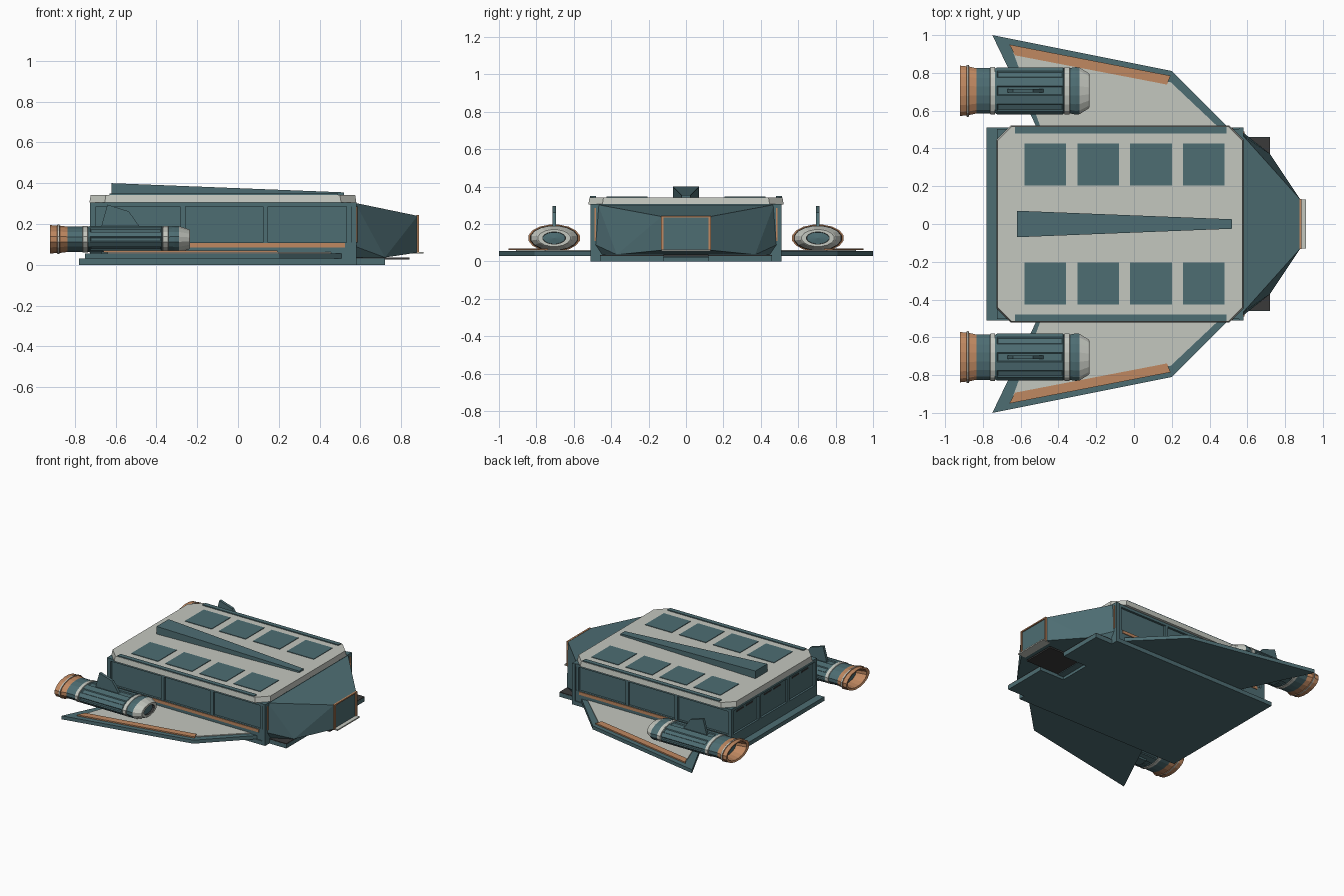
import bpy, bmesh, math

if "Cube" in bpy.data.objects:
    bpy.data.objects.remove(bpy.data.objects["Cube"])


def material(name, rgb):
    m = bpy.data.materials.new(name)
    m.diffuse_color = (*rgb, 1)
    m.use_nodes = True
    m.node_tree.nodes["Principled BSDF"].inputs["Base Color"].default_value = m.diffuse_color
    return m


TEAL = material("teal hull", (0.075, 0.153, 0.170))
GREY = material("pale grey", (0.55, 0.57, 0.52))
ORANGE = material("copper orange", (0.53, 0.25, 0.12))
DARK = material("charcoal", (0.042, 0.042, 0.042))


def finish(name, bm, mats):
    bmesh.ops.recalc_face_normals(bm, faces=bm.faces)
    me = bpy.data.meshes.new(name)
    bm.to_mesh(me)
    bm.free()
    for m in mats:
        me.materials.append(m)
    ob = bpy.data.objects.new(name, me)
    bpy.context.collection.objects.link(ob)
    return ob


def loft(name, low, high, mat):
    """Closed solid between two matching outlines of 3D points."""
    bm = bmesh.new()
    a = [bm.verts.new(p) for p in low]
    b = [bm.verts.new(p) for p in high]
    bm.faces.new(a)
    bm.faces.new(b)
    for i in range(len(a)):
        j = (i + 1) % len(a)
        bm.faces.new((a[i], a[j], b[j], b[i]))
    return finish(name, bm, [mat])


def prism(name, outline, z0, z1, mat, s=1):
    return loft(name, [(x, s * y, z0) for x, y in outline],
                [(x, s * y, z1) for x, y in outline], mat)


def box(name, x0, x1, y0, y1, z0, z1, mat):
    return prism(name, [(x0, y0), (x1, y0), (x1, y1), (x0, y1)], z0, z1, mat)


def octagon(x0, x1, y, c):
    return [(x0 + c, -y), (x1 - c, -y), (x1, -y + c), (x1, y - c),
            (x1 - c, y), (x0 + c, y), (x0, y - c), (x0, -y + c)]


# Base plate with a notch at the front, and the dark plate above it
prism("base_plate", [(-0.78, -0.51), (0.58, -0.51), (0.58, -0.46), (0.72, -0.46),
                     (0.72, -0.12), (0.52, -0.12), (0.52, 0.12), (0.72, 0.12),
                     (0.72, 0.46), (0.58, 0.46), (0.58, 0.51), (-0.78, 0.51)],
      0, 0.03, TEAL)
box("front_dark_deck", 0.575, 0.719, -0.459, 0.459, 0.026, 0.035, DARK)
box("front_dark_tongue", 0.50, 0.84, -0.12, 0.12, 0.025, 0.036, DARK)

# Cabin core with sill and rails that leave recessed panels
box("cabin_core", -0.71, 0.57, -0.487, 0.487, 0.02, 0.305, TEAL)
box("cabin_sill", -0.725, 0.575, -0.503, 0.503, 0.03, 0.11, TEAL)
box("cabin_top_rail", -0.725, 0.575, -0.503, 0.503, 0.285, 0.306, TEAL)
box("front_bulkhead", 0.555, 0.58, -0.51, 0.51, 0.03, 0.306, TEAL)
for s in (-1, 1):
    for x in (-0.71, -0.27, 0.135, 0.545):
        box("side_post", x - 0.013, x + 0.013, s * 0.48, s * 0.502, 0.10, 0.29, TEAL)
    box("side_stripe", -0.66, 0.525, s * 0.50, s * 0.508, 0.085, 0.107, ORANGE)
    box("bulkhead_stripe", 0.578, 0.585, s * 0.48, s * 0.49, 0.11, 0.285, ORANGE)
for y in (-0.49, -0.165, 0.165, 0.49):
    box("rear_post", -0.725, -0.70, y - 0.013, y + 0.013, 0.10, 0.29, TEAL)
for y in (-0.325, 0, 0.325):
    for k in (-1, 1):
        box("rear_slot", -0.714, -0.706, y + k * 0.055 - 0.04, y + k * 0.055 + 0.04,
            0.255, 0.265, DARK)

# Roof slab with clipped corners, panels, edge strips and tapered spine
loft("roof", [(x, y, 0.305) for x, y in octagon(-0.728, 0.58, 0.522, 0.075)],
     [(x, y, 0.343) for x, y in octagon(-0.722, 0.574, 0.516, 0.075)], GREY)
for s in (-1, 1):
    for i in range(4):
        x = -0.58 + 0.28 * i
        box("roof_panel", x, x + 0.22, s * 0.205, s * 0.425, 0.339, 0.347, TEAL)
    box("roof_edge_strip", -0.63, 0.49, s * 0.48, s * 0.513, 0.335, 0.350, TEAL)
loft("roof_spine",
     [(-0.62, y, z) for y, z in ((-0.07, 0.34), (0.07, 0.34), (0.07, 0.40), (-0.07, 0.40))],
     [(0.52, y, z) for y, z in ((-0.025, 0.34), (0.025, 0.34), (0.025, 0.355), (-0.025, 0.355))],
     TEAL)

# Wedge nose
bm = bmesh.new()
for x, y, z in ((0.575, 0.47, 0.303), (0.575, 0.487, 0.09), (0.575, 0.45, 0.036),
                (0.72, 0.37, 0.036), (0.88, 0.13, 0.24), (0.88, 0.13, 0.06)):
    for s in (-1, 1):
        bm.verts.new((x, s * y, z))
bmesh.ops.convex_hull(bm, input=bm.verts)
bmesh.ops.dissolve_limit(bm, angle_limit=0.02, verts=bm.verts, edges=bm.edges)
finish("nose", bm, [TEAL])
for s in (-1, 1):
    box("nose_frame_side", 0.875, 0.888, s * 0.12, s * 0.133, 0.06, 0.242, ORANGE)
box("nose_frame_top", 0.875, 0.888, -0.133, 0.133, 0.234, 0.243, ORANGE)
box("nose_lip", 0.84, 0.91, -0.13, 0.13, 0.055, 0.064, GREY)

# Engine profile: x, radius, material of the band that follows
T, G, O, D = range(4)
PROFILE = [(-0.84, 0.0, T), (-0.84, 0.095, O), (-0.915, 0.112, O), (-0.92, 0.136, O),
           (-0.887, 0.132, O), (-0.885, 0.140, G), (-0.875, 0.140, O), (-0.873, 0.131, O),
           (-0.835, 0.122, T), (-0.762, 0.122, G), (-0.76, 0.128, G), (-0.737, 0.128, G),
           (-0.735, 0.120, T), (-0.725, 0.127, T), (-0.375, 0.127, T), (-0.37, 0.120, G),
           (-0.368, 0.128, G), (-0.342, 0.128, G), (-0.34, 0.122, T), (-0.31, 0.128, T),
           (-0.288, 0.126, G), (-0.24, 0.095, G), (-0.235, 0.088, G), (-0.235, 0.062, D),
           (-0.25, 0.060, T), (-0.245, 0.0, T)]
SIDES = 16


def engine(s):
    bm = bmesh.new()
    rings = []
    for x, r, _ in PROFILE:
        n = SIDES if r > 0 else 1
        rings.append([bm.verts.new((x, s * 0.705 + r * math.cos(math.tau * (i + 0.5) / SIDES),
                                    0.125 + 0.52 * r * math.sin(math.tau * (i + 0.5) / SIDES)))
                      for i in range(n)])
    panels = []
    for k in range(len(PROFILE) - 1):
        a, b = rings[k], rings[k + 1]
        for i in range(SIDES):
            j = (i + 1) % SIDES
            quad = [a[i % len(a)], a[j % len(a)], b[j % len(b)], b[i % len(b)]]
            f = bm.faces.new(list(dict.fromkeys(quad)))
            f.material_index = PROFILE[k][2]
            if k == 13 and i % 2:
                panels.append(f)
    bmesh.ops.recalc_face_normals(bm, faces=bm.faces)
    # sunken grooves along the casing
    bmesh.ops.inset_individual(bm, faces=panels, thickness=0.008, depth=-0.005)
    finish("engine", bm, [TEAL, GREY, ORANGE, DARK])
    # fin standing on the casing
    fin = [(-0.675, 0.17), (-0.64, 0.295), (-0.535, 0.262), (-0.47, 0.17)]
    loft("engine_fin", [(x, s * 0.705 - 0.01, z) for x, z in fin],
         [(x, s * 0.705 + 0.01, z) for x, z in fin], TEAL)
    box("engine_pylon", -0.67, -0.38, s * 0.705 - 0.04, s * 0.705 + 0.04, 0.05, 0.085, TEAL)


# Wings with pale inlay and orange edge stripe, plus the engines
for s in (-1, 1):
    prism("wing", [(-0.50, 0.48), (0.53, 0.48), (0.20, 0.81), (-0.75, 1.0)],
          0.03, 0.056, TEAL, s)
    prism("wing_inlay", [(-0.49, 0.50), (0.46, 0.50), (0.195, 0.75), (-0.64, 0.91)],
          0.054, 0.062, GREY, s)
    prism("wing_stripe", [(-0.63, 0.893), (0.175, 0.738), (0.193, 0.785), (-0.66, 0.95)],
          0.06, 0.069, ORANGE, s)
    engine(s)
